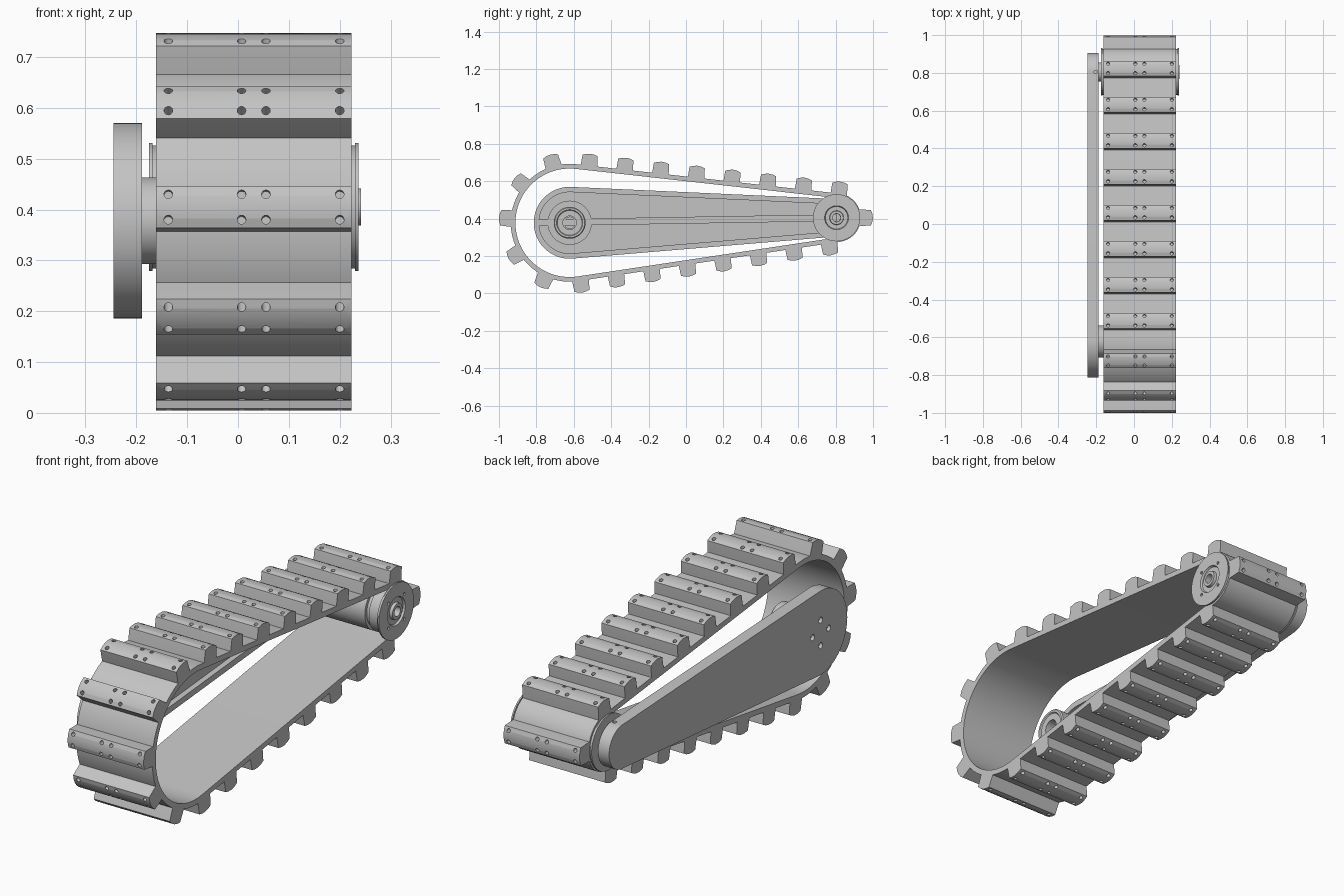
import bpy, bmesh
from math import sin, cos, pi, atan2, acos, hypot
from mathutils import Matrix, Vector

if "Cube" in bpy.data.objects:
    bpy.data.objects.remove(bpy.data.objects["Cube"], do_unlink=True)

grey = bpy.data.materials.new("plain_grey")
grey.use_nodes = True
grey.diffuse_color = (0.55, 0.55, 0.55, 1)
grey.node_tree.nodes["Principled BSDF"].inputs["Base Color"].default_value = grey.diffuse_color

BIG, SMALL = (-0.622, 0.378), (0.805, 0.405)   # wheel centres in (y, z)
R_BIG, R_SMALL = 0.315, 0.130                  # outer belt radii
X0, X1 = -0.161, 0.223                         # belt width


def finish(bm, name):
    bmesh.ops.recalc_face_normals(bm, faces=bm.faces)
    mesh = bpy.data.meshes.new(name)
    bm.to_mesh(mesh)
    bm.free()
    mesh.materials.append(grey)
    return add(name, mesh)


def add(name, mesh):
    mesh.shade_smooth()
    mesh.set_sharp_from_angle(angle=0.5)
    obj = bpy.data.objects.new(name, mesh)
    bpy.context.collection.objects.link(obj)
    return obj


def loft(name, loops, capped=False):
    """Bridge closed loops; cap the ends or join the last loop to the first."""
    bm = bmesh.new()
    rows = [[bm.verts.new(p) for p in loop] for loop in loops]
    pairs = list(zip(rows, rows[1:]))
    if capped:
        bm.faces.new(rows[0])
        bm.faces.new(rows[-1])
    else:
        pairs.append((rows[-1], rows[0]))
    for a, b in pairs:
        for i in range(len(a)):
            j = (i + 1) % len(a)
            bm.faces.new((a[i], a[j], b[j], b[i]))
    return finish(bm, name)


def lathe(name, centre, profile, steps=64):
    """Turn a closed (x, radius) profile about an axis along x."""
    turn = [2 * pi * i / steps for i in range(steps)]
    return loft(name, [[(x, centre[0] + r * cos(a), centre[1] + r * sin(a)) for a in turn]
                       for x, r in profile])


def tangent_angles(rb, rs):
    dy, dz = SMALL[0] - BIG[0], SMALL[1] - BIG[1]
    phi, beta = atan2(dz, dy), acos((rb - rs) / hypot(dy, dz))
    return phi + beta, phi - beta


def hull(rb, rs, inset=0, steps=48):
    """Outline of a band around both wheel centres."""
    top, low = tangent_angles(rb, rs)
    pts = []
    for c, r, a, b in ((SMALL, rs, low, top), (BIG, rb, top, low + 2 * pi)):
        for i in range(steps + 1):
            t = a + (b - a) * i / steps
            pts.append((c[0] + (r - inset) * cos(t), c[1] + (r - inset) * sin(t)))
    return pts


def at_x(x, pts):
    return [(x, y, z) for y, z in pts]


def band(name, outer, inner, x0, x1):
    return loft(name, [at_x(x0, outer), at_x(x1, outer), at_x(x1, inner), at_x(x0, inner)])


def drill(obj, holes):
    """Cut round holes given as (centre, axis, radius, depth)."""
    bm = bmesh.new()
    for p, axis, r, d in holes:
        m = Matrix.Translation(p) @ Vector(axis).to_track_quat("Z", "Y").to_matrix().to_4x4()
        bmesh.ops.create_cone(bm, cap_ends=True, segments=16, radius1=r, radius2=r,
                              depth=d, matrix=m)
    cutter = finish(bm, "hole_cutter")
    cutter.hide_render = True
    mod = obj.modifiers.new("holes", "BOOLEAN")
    mod.operation, mod.solver, mod.object = "DIFFERENCE", "EXACT", cutter
    bpy.context.view_layer.update()
    mesh = bpy.data.meshes.new_from_object(obj.evaluated_get(bpy.context.evaluated_depsgraph_get()))
    obj.modifiers.clear()
    obj.data = mesh
    mesh.shade_smooth()
    mesh.set_sharp_from_angle(angle=0.5)
    bpy.data.objects.remove(cutter, do_unlink=True)


# Belt
band("belt", hull(R_BIG, R_SMALL), hull(R_BIG, R_SMALL, 0.025), X0, X1)

# Tread lug: crowned bar with two rows of bolt holes
side = [(0.044, -0.012), (0.044, 0.006), (0.041, 0.054), (0.022, 0.061)]
profile = side + [(0, 0.064)] + [(-t, n) for t, n in reversed(side)]
lug = loft("tread_lug", [at_x(X0, profile), at_x(X1, profile)], capped=True)
drill(lug, [((x, t, 0.06), (0, 0, 1), 0.0085, 0.07)
            for x in (-0.137, 0.007, 0.055, 0.2) for t in (-0.025, 0.025)])


def belt_point(s):
    """Centre and normal angle on the belt, s measured from the small wheel's far end."""
    top, low = tangent_angles(R_BIG, R_SMALL)
    dist = hypot(SMALL[0] - BIG[0], SMALL[1] - BIG[1])
    span = (dist ** 2 - (R_BIG - R_SMALL) ** 2) ** 0.5
    wrap = R_BIG * (low + 2 * pi - top)

    def on(c, r, a, along=0.0):
        return (c[0] + r * cos(a) - along * sin(a), c[1] + r * sin(a) + along * cos(a), a)
    if s < R_SMALL * top:
        return on(SMALL, R_SMALL, s / R_SMALL)
    s -= R_SMALL * top
    if s < span:
        return on(SMALL, R_SMALL, top, s)
    s -= span
    if s < wrap:
        return on(BIG, R_BIG, top + s / R_BIG)
    return on(BIG, R_BIG, low, s - wrap)


for i in range(22):
    y, z, a = belt_point(i * 0.192)
    obj = lug if i == 0 else add("tread_lug_%d" % (i + 1), lug.data)
    obj.matrix_world = Matrix.Translation((0, y, z)) @ Matrix.Rotation(a - pi / 2, 4, "X")

# Side arm: flat plate with raised rim, centre rib and end pads
ARM = (0.192, 0.1)
plate = loft("arm_plate", [at_x(-0.245, hull(*ARM)), at_x(-0.215, hull(*ARM))], capped=True)
drill(plate, [((-0.245, BIG[0] + 0.058 * cos(k * pi / 2), BIG[1] + 0.058 * sin(k * pi / 2)),
               (1, 0, 0), 0.014, 0.03) for k in range(4)])
rim = band("arm_rim", hull(*ARM), hull(*ARM, 0.028), -0.217, -0.189)
drill(rim, [((-0.203, SMALL[0], SMALL[1] + 0.1), (0, 0, 1), 0.009, 0.03)])
rib = [(BIG[0] - 0.175, BIG[1] - 0.018), (SMALL[0], SMALL[1] - 0.018),
       (SMALL[0], SMALL[1] + 0.018), (BIG[0] - 0.175, BIG[1] + 0.018)]
loft("arm_rib", [at_x(-0.217, rib), at_x(-0.192, rib)], capped=True)
lathe("arm_big_pad", BIG, [(-0.217, 0.03), (-0.217, 0.118), (-0.19, 0.118), (-0.19, 0.03)])
lathe("arm_small_pad", SMALL, [(-0.217, 0.02), (-0.217, 0.08), (-0.19, 0.08), (-0.19, 0.02)])

# Drive boss with a stepped bore
boss = lathe("drive_boss", BIG, [(-0.217, 0.036), (-0.217, 0.085), (-0.04, 0.085), (-0.035, 0.08),
                                 (-0.035, 0.07), (-0.04, 0.066), (-0.04, 0.036)])
loft("boss_key", [[(x, BIG[0] + u, BIG[1] - 0.05 + v) for u, v in
                   ((-0.012, -0.012), (0.012, -0.012), (0.012, 0.012), (-0.012, 0.012))]
                  for x in (-0.06, -0.034)], capped=True)

# Small wheel: grooved drum, end flanges and hub
drum = [(-0.164, 0.104), (-0.13, 0.104), (-0.13, 0.09), (-0.11, 0.09), (-0.11, 0.104),
        (0.15, 0.104), (0.15, 0.09), (0.17, 0.09), (0.17, 0.104), (0.224, 0.104)]
lathe("small_wheel_drum", SMALL, [(-0.164, 0.022)] + drum + [(0.224, 0.022)])
outer = lathe("outer_flange", SMALL, [(0.2235, 0.022), (0.2235, 0.121), (0.23, 0.121), (0.23, 0.126),
                                      (0.237, 0.126), (0.237, 0.064), (0.228, 0.06), (0.228, 0.038),
                                      (0.242, 0.036), (0.242, 0.022)])
drill(outer, [((0.237, SMALL[0] + 0.08 * cos(a), SMALL[1] + 0.08 * sin(a)), (1, 0, 0), 0.007, 0.014)
              for a in [pi / 4 + k * pi / 2 for k in range(4)]])
lathe("inner_flange", SMALL, [(-0.1615, 0.022), (-0.1615, 0.121), (-0.168, 0.121), (-0.168, 0.126),
                              (-0.175, 0.126), (-0.175, 0.05), (-0.192, 0.05), (-0.192, 0.022)])
